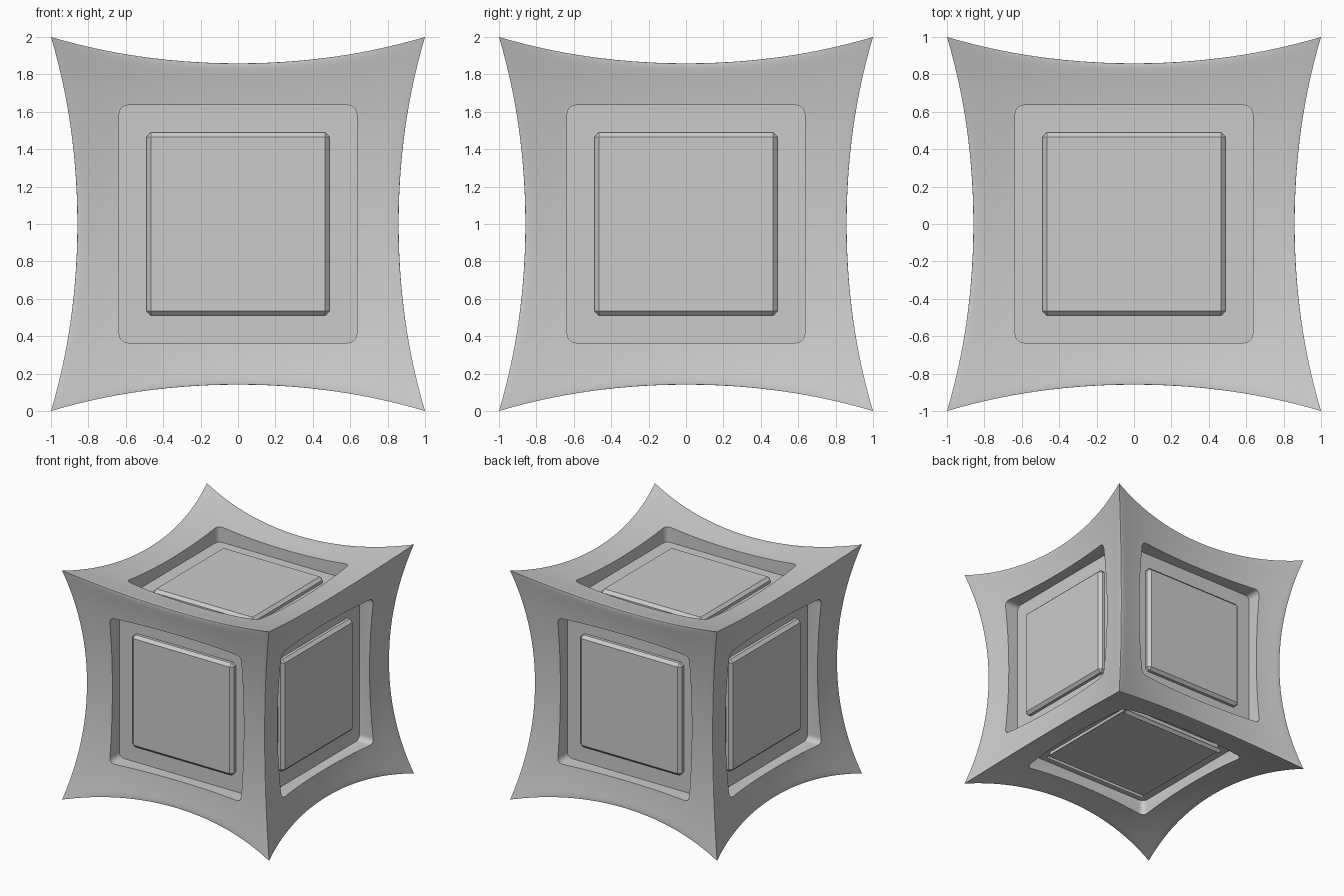
import bpy, bmesh
from math import sin, pi
from mathutils import Matrix, Vector

if "Cube" in bpy.data.objects:
    bpy.data.objects.remove(bpy.data.objects["Cube"])

N = 40            # grid cells per side of each face
PINCH = 0.132     # how far the edge middles are drawn inwards
UP = Vector((0, 0, 1))

# Rotations carrying the top face onto all six sides
SIDES = [("top", Matrix.Identity(4)),
         ("bottom", Matrix.Rotation(pi, 4, 'X')),
         ("front", Matrix.Rotation(pi / 2, 4, 'X')),
         ("back", Matrix.Rotation(-pi / 2, 4, 'X')),
         ("right", Matrix.Rotation(pi / 2, 4, 'Y')),
         ("left", Matrix.Rotation(-pi / 2, 4, 'Y'))]


def make_object(name, bm):
    bmesh.ops.recalc_face_normals(bm, faces=bm.faces)
    mesh = bpy.data.meshes.new(name)
    bm.to_mesh(mesh)
    bm.free()
    ob = bpy.data.objects.new(name, mesh)
    bpy.context.collection.objects.link(ob)
    return ob


def smooth(ob, angle):
    bpy.ops.object.select_all(action='DESELECT')
    ob.select_set(True)
    bpy.context.view_layer.objects.active = ob
    bpy.ops.object.shade_smooth_by_angle(angle=angle)


def face_point(s, t):
    """Concave face with softly rounded edges and sharp corner tips."""
    a, b = 1 - s * s, 1 - t * t
    p = Vector((s * (1 - PINCH * s * s * b),
                t * (1 - PINCH * t * t * a),
                1 - PINCH * (a + b) + 0.055 * a * b))
    c = [abs(k) for k in p]
    big = max(c)
    q = sum((k / big) ** 60 for k in c) ** (1 / 60)
    return p * (1 - (1 - 1 / q) * (1 - min(1, min(c)) ** 4))


def slab(bm, half, z0, z1, rot):
    """Square block lying on one side; returns vertical, low and high edges."""
    verts = bmesh.ops.create_cube(bm, size=1)["verts"]
    for v in verts:
        v.co = Vector((v.co.x * 2 * half, v.co.y * 2 * half,
                       z0 if v.co.z < 0 else z1))
    edges = {e for v in verts for e in v.link_edges}
    zs = {e: [v.co.z for v in e.verts] for e in edges}
    upright = [e for e in edges if abs(zs[e][0] - zs[e][1]) > 1e-4]
    high = [e for e in edges if min(zs[e]) > z1 - 1e-4]
    for v in verts:
        v.co = rot @ v.co + UP
    return upright, high


# Pinched cube body
bm = bmesh.new()
params = [sin(pi / 2 * (2 * i / N - 1)) for i in range(N + 1)]
for _, rot in SIDES:
    grid = [[bm.verts.new(rot @ face_point(s, t) + UP) for t in params] for s in params]
    for i in range(N):
        for j in range(N):
            bm.faces.new((grid[i][j], grid[i + 1][j], grid[i + 1][j + 1], grid[i][j + 1]))
bmesh.ops.remove_doubles(bm, verts=bm.verts, dist=1e-4)
body = make_object("body", bm)

# Round-cornered cutters for the square recesses
bm = bmesh.new()
rounded = []
for _, rot in SIDES:
    upright, _high = slab(bm, 0.635, 0.73, 1.2, rot)
    rounded += upright
bmesh.ops.bevel(bm, geom=rounded, offset=0.045, segments=5, profile=0.5, affect='EDGES')
cutter = make_object("recess_cutter", bm)
cutter.hide_render = True

mod = body.modifiers.new("recesses", 'BOOLEAN')
mod.operation = 'DIFFERENCE'
mod.solver = 'EXACT'
mod.object = cutter
dg = bpy.context.evaluated_depsgraph_get()
cut_mesh = bpy.data.meshes.new_from_object(body.evaluated_get(dg))
body.modifiers.clear()
body.data = cut_mesh
bpy.data.objects.remove(cutter)
smooth(body, 0.7)

# Raised chamfered pad in each recess
for name, rot in SIDES:
    bm = bmesh.new()
    upright, high = slab(bm, 0.49, 0.70, 0.78, rot)
    bmesh.ops.bevel(bm, geom=upright + high, offset=0.025, segments=1,
                    profile=0.5, affect='EDGES')
    smooth(make_object(name + "_pad", bm), 0.5)
